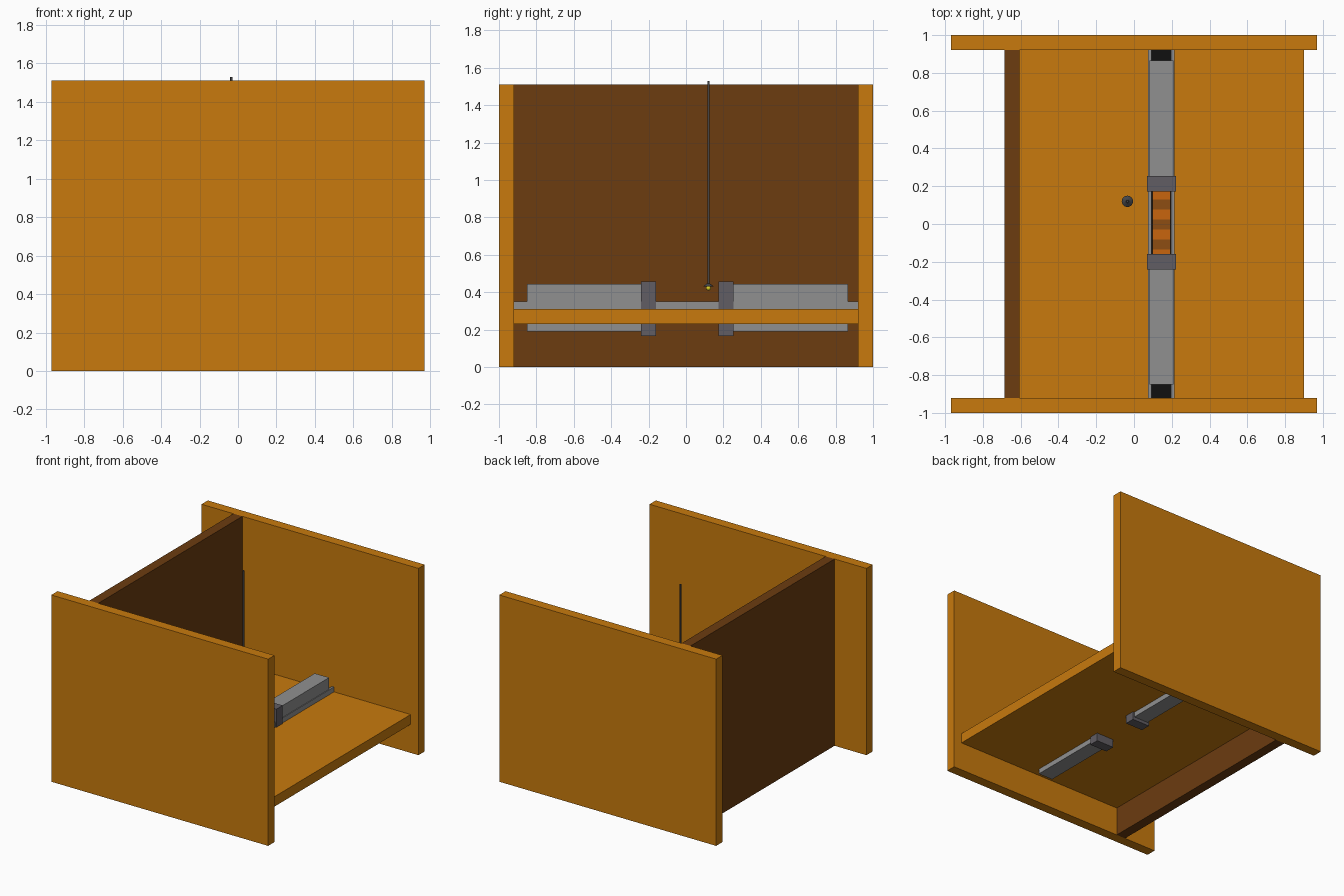
import bpy, math

if "Cube" in bpy.data.objects:
    bpy.data.objects.remove(bpy.data.objects["Cube"])


def material(name, rgb):
    m = bpy.data.materials.new(name)
    m.diffuse_color = (*rgb, 1)
    m.use_nodes = True
    m.node_tree.nodes["Principled BSDF"].inputs["Base Color"].default_value = m.diffuse_color
    return m


ORANGE = material("orange", (0.58, 0.195, 0.004))
BROWN = material("dark_brown", (0.15, 0.045, 0.005))
STRIPE_A = material("stripe_orange", (0.58, 0.13, 0.004))
STRIPE_B = material("stripe_brown", (0.27, 0.075, 0.006))
BLACK = material("black", (0.005, 0.005, 0.005))
GREY = material("light_grey", (0.28, 0.28, 0.28))
DARK_GREY = material("purple_grey", (0.12, 0.11, 0.125))
CORD = material("cord_grey", (0.06, 0.06, 0.065))
YELLOW = material("bulb_yellow", (0.75, 0.65, 0.02))


def finish(name, mat):
    o = bpy.context.object
    o.name = name
    o.data.materials.append(mat)
    return o


def box(name, x, y, z, mat):
    """Box from (min, max) ranges."""
    bpy.ops.mesh.primitive_cube_add(
        size=1, location=[(a + b) / 2 for a, b in (x, y, z)])
    o = finish(name, mat)
    o.scale = [b - a for a, b in (x, y, z)]
    bpy.ops.object.transform_apply(location=False, rotation=False, scale=True)
    return o


# Side walls, back wall and floor
box("front_wall", (-0.97, 0.97), (-1, -0.92), (0, 1.51), ORANGE)
box("rear_wall", (-0.97, 0.97), (0.92, 1), (0, 1.51), ORANGE)
box("end_wall", (-0.685, -0.605), (-0.92, 0.92), (0, 1.51), BROWN)
box("floor", (-0.605, 0.9), (-0.92, 0.92), (0.23, 0.31), ORANGE)

# Track: two rails with a dark bed between them
for name, x in (("left_rail", (0.075, 0.093)), ("right_rail", (0.197, 0.215))):
    box(name, x, (-0.92, 0.92), (0.305, 0.35), GREY)
box("track_bed", (0.093, 0.197), (-0.92, 0.92), (0.305, 0.314), BLACK)

# Striped strip in the middle of the track
edges = (-0.20, -0.135, -0.083, -0.03, 0.024, 0.077, 0.13, 0.20)
for i in range(7):
    box(f"track_stripe_{i}", (0.097, 0.193), edges[i:i + 2], (0.31, 0.325),
        STRIPE_B if i % 2 else STRIPE_A)

# Sliding bars with end jaws, passing through the floor
for side, bar, jaw in (("front", (-0.85, -0.235), (-0.24, -0.16)),
                       ("rear", (0.25, 0.865), (0.173, 0.253))):
    box(f"{side}_slider", (0.081, 0.209), bar, (0.19, 0.445), GREY)
    box(f"{side}_jaw", (0.068, 0.222), jaw, (0.165, 0.457), DARK_GREY)

# Hanging lamp: cord, shade and bulb
LX, LY = -0.035, 0.12
bpy.ops.mesh.primitive_cylinder_add(vertices=12, radius=0.006, depth=1.09,
                                    location=(LX, LY, 0.985))
finish("lamp_cord", CORD)
bpy.ops.mesh.primitive_cone_add(vertices=24, radius1=0.03, radius2=0.008,
                                depth=0.016, location=(LX, LY, 0.438))
finish("lamp_shade", CORD)
bpy.ops.mesh.primitive_uv_sphere_add(segments=16, ring_count=10, radius=0.013,
                                     location=(LX, LY, 0.422))
finish("lamp_bulb", YELLOW)
bpy.ops.object.shade_smooth_by_angle(angle=math.radians(40))
